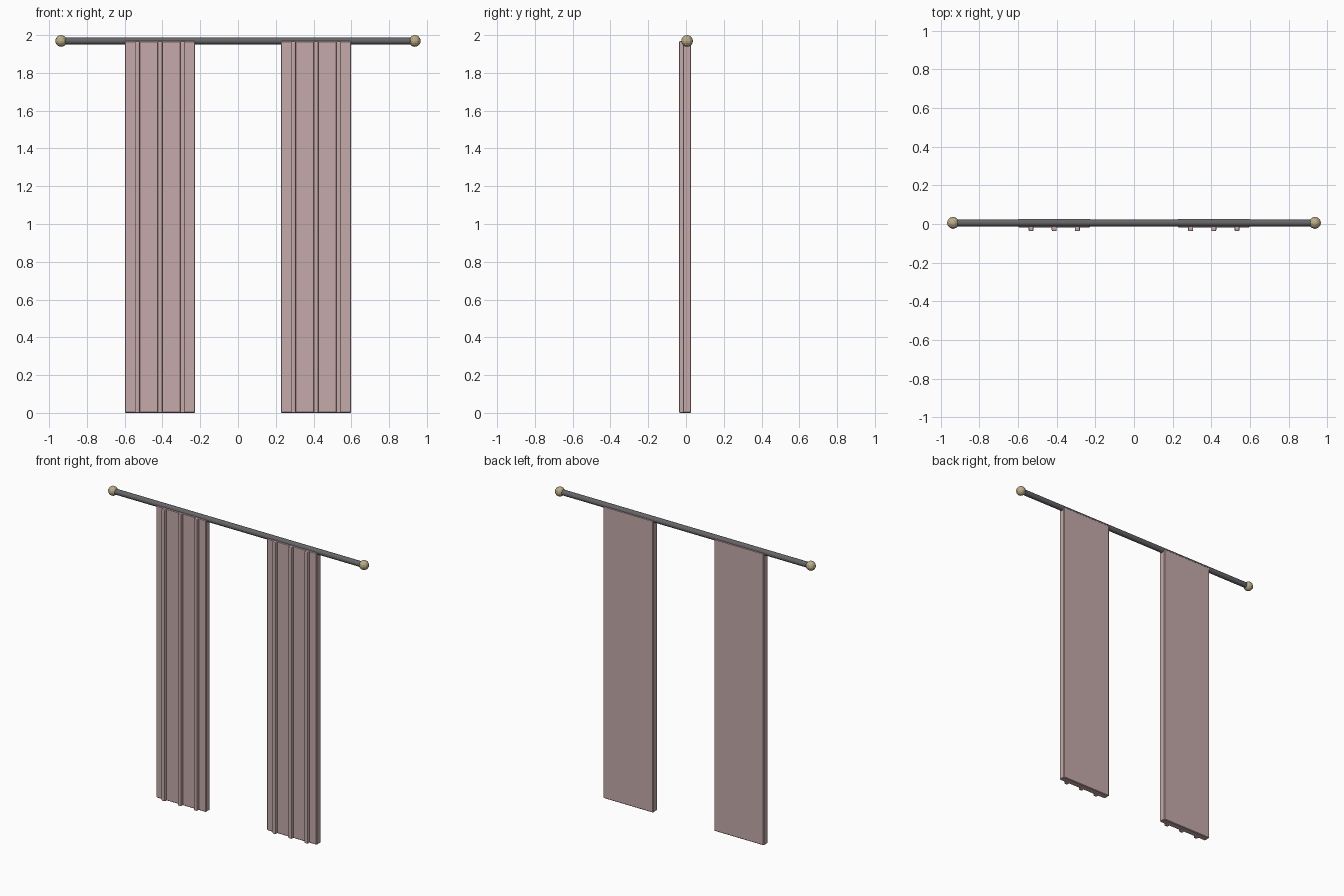
import bpy, math

if "Cube" in bpy.data.objects:
    bpy.data.objects.remove(bpy.data.objects["Cube"])

ROD_Y, ROD_Z = 0.006, 1.969


def material(name, rgb):
    m = bpy.data.materials.new(name)
    m.diffuse_color = (*rgb, 1)
    m.use_nodes = True
    m.node_tree.nodes["Principled BSDF"].inputs["Base Color"].default_value = m.diffuse_color
    return m


cloth = material("dusty_pink", (0.56, 0.40, 0.40))
metal = material("dark_metal", (0.13, 0.13, 0.14))
brass = material("brass", (0.50, 0.42, 0.24))


def finish(name, mat):
    ob = bpy.context.object
    ob.name = name
    ob.data.materials.append(mat)
    return ob


def box(name, x, y, z, sx, sy, sz, bevel, mat, segments=1):
    bpy.ops.mesh.primitive_cube_add(size=1, location=(x, y, z))
    ob = finish(name, mat)
    ob.scale = (sx, sy, sz)
    bpy.ops.object.transform_apply(location=False, rotation=False, scale=True)
    mod = ob.modifiers.new("soft_edges", "BEVEL")
    mod.width, mod.segments = bevel, segments
    return ob


# Rod
bpy.ops.mesh.primitive_cylinder_add(vertices=16, radius=0.0185, depth=1.87,
                                    location=(0, ROD_Y, ROD_Z),
                                    rotation=(0, math.pi / 2, 0))
finish("curtain_rod", metal)
bpy.ops.object.shade_smooth_by_angle(angle=math.radians(40))

for side, s in (("left", -1), ("right", 1)):
    # Ball on the rod end
    bpy.ops.mesh.primitive_uv_sphere_add(segments=12, ring_count=8, radius=0.031,
                                         location=(s * 0.936, ROD_Y, ROD_Z))
    finish(side + "_finial", brass)

    # Curtain panel with three raised folds on its front
    box(side + "_curtain", s * 0.413, 0.005, 0.984, 0.372, 0.044, 1.968, 0.004, cloth)
    for i in (-1, 0, 1):
        box(f"{side}_fold_{i + 2}", s * 0.413 + i * 0.12, -0.0235, 0.984,
            0.026, 0.027, 1.968, 0.006, cloth, 2)
